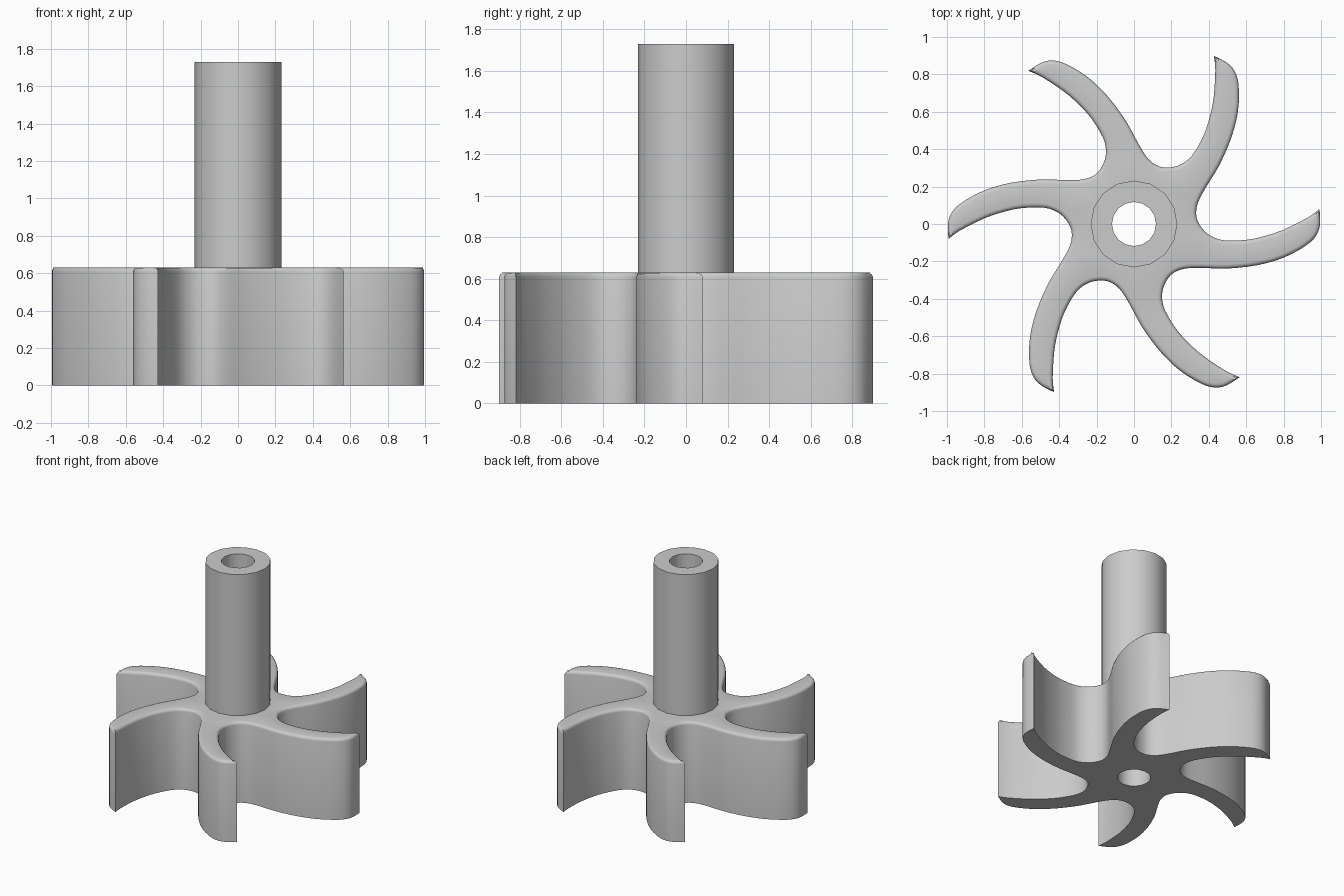
import bpy
import bmesh
from math import cos, sin, pi, radians
from mathutils import Vector, Matrix

if "Cube" in bpy.data.objects:
    bpy.data.objects.remove(bpy.data.objects["Cube"], do_unlink=True)

BLADES, SIDES = 6, 16
HEIGHT, TOP, SHAFT_R, BORE_R = 0.63, 1.73, 0.232, 0.118

grey = bpy.data.materials.new("plain grey")
grey.use_nodes = True
colour = (0.6, 0.6, 0.6, 1)
grey.diffuse_color = colour
grey.node_tree.nodes["Principled BSDF"].inputs["Base Color"].default_value = colour


def finish(bm, name):
    """Turn a bmesh into a smooth shaded object with sharp corners kept."""
    bmesh.ops.recalc_face_normals(bm, faces=bm.faces)
    mesh = bpy.data.meshes.new(name)
    bm.to_mesh(mesh)
    bm.free()
    mesh.materials.append(grey)
    obj = bpy.data.objects.new(name, mesh)
    bpy.context.collection.objects.link(obj)
    bpy.ops.object.select_all(action="DESELECT")
    obj.select_set(True)
    bpy.context.view_layer.objects.active = obj
    bpy.ops.object.shade_smooth_by_angle(angle=radians(35))
    return obj


def ring(bm, points, z):
    verts = [bm.verts.new((p[0], p[1], z)) for p in points]
    edges = [bm.edges.new((v, verts[i - 1])) for i, v in enumerate(verts)]
    return verts, edges


def bridge(bm, a, b):
    for i in range(len(a)):
        bm.faces.new((a[i - 1], a[i], b[i], b[i - 1]))


def circle(radius):
    return [(radius * cos(2 * pi * i / SIDES), radius * sin(2 * pi * i / SIDES))
            for i in range(SIDES)]


def spline(p0, p1, p2, p3, t):
    return 0.5 * (2 * p1 + (p2 - p0) * t + (2 * p0 - 5 * p1 + 4 * p2 - p3) * t * t
                  + (3 * p1 - p0 - 3 * p2 + p3) * t ** 3)


def inset(points, amount):
    """Move a counter-clockwise outline inward along its corner normals."""
    moved = []
    for i, p in enumerate(points):
        a = (p - points[i - 1]).normalized()
        b = (points[(i + 1) % len(points)] - p).normalized()
        na, nb = Vector((-a.y, a.x)), Vector((-b.y, b.x))
        n = (na + nb).normalized()
        moved.append(p + n * amount / max(n.dot(na), 0.6))
    return moved


# One curved blade, from the valley before it round its tip; repeated about z
blade = [(0.15, -0.385), (0.163, -0.325), (0.2, -0.27), (0.265, -0.24),
         (0.36, -0.235), (0.5, -0.238), (0.66, -0.22), (0.8, -0.18),
         (0.92, -0.115), (0.975, -0.06), (0.995, 0.0), (0.992, 0.08),
         (0.93, 0.035), (0.8, -0.03), (0.7, -0.064), (0.6, -0.085), (0.48, -0.087)]
control = []
for k in range(BLADES):
    turn = Matrix.Rotation(k * 2 * pi / BLADES, 2)
    control += [turn @ Vector(p) for p in blade]

tip = blade.index((0.992, 0.08))
outline = []
n, m = len(control), len(blade)
for i in range(n):
    p0, p1, p2, p3 = (control[(i + j) % n] for j in (-1, 0, 1, 2))
    if i % m == tip:          # keep the blade tip a sharp corner
        p0 = p1
    if (i + 1) % m == tip:
        p3 = p2
    outline += [spline(p0, p1, p2, p3, s / 3) for s in range(3)]

# Bladed rotor: straight walls, rounded upper rim, flat ends round the shaft
bm = bmesh.new()
R = 0.022
levels = [(0, 0)] + [(HEIGHT - R + R * sin(a), R - R * cos(a))
                     for a in (0, pi / 6, pi / 3, pi / 2)]
rings = [ring(bm, inset(outline, d), z) for z, d in levels]
for low, high in zip(rings, rings[1:]):
    bridge(bm, low[0], high[0])
for outer, radius, z in ((rings[0], BORE_R, 0), (rings[-1], SHAFT_R, HEIGHT)):
    hole = ring(bm, circle(radius), z)
    bmesh.ops.triangle_fill(bm, edges=outer[1] + hole[1], use_beauty=True,
                            normal=(0, 0, 1))
finish(bm, "bladed_rotor")

# Hollow shaft: outer wall, top rim and a bore running right through
bm = bmesh.new()
profile = [(SHAFT_R, HEIGHT), (SHAFT_R, TOP), (BORE_R, TOP), (BORE_R, 0)]
rings = [ring(bm, circle(r), z)[0] for r, z in profile]
for a, b in zip(rings, rings[1:]):
    bridge(bm, a, b)
finish(bm, "hollow_shaft")
